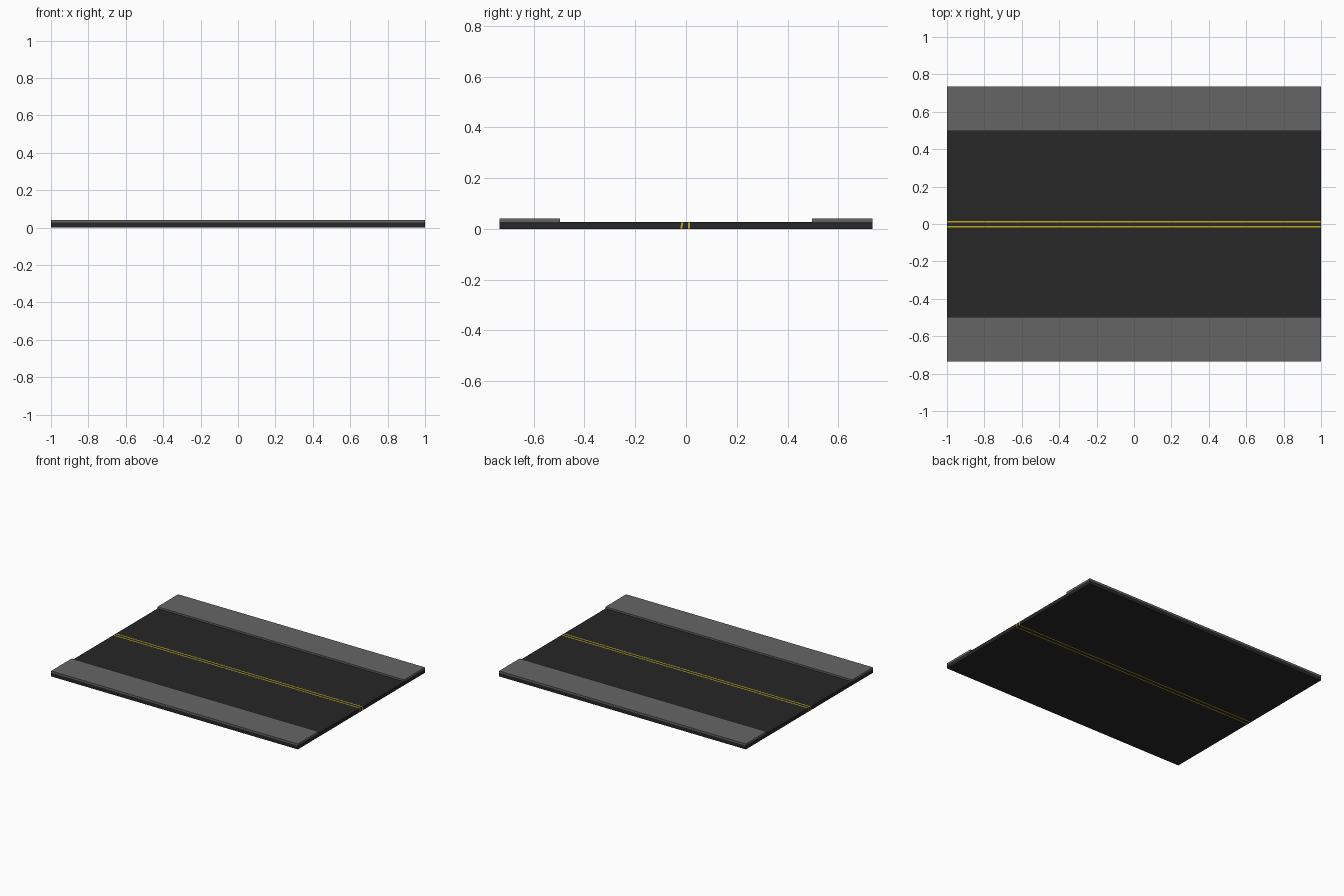
import bpy, bmesh

if "Cube" in bpy.data.objects:
    bpy.data.objects.remove(bpy.data.objects["Cube"])

HALF_X, HALF_Y = 1.0, 0.735
ROAD_Z, WALK_Z, WALK_Y = 0.027, 0.04, 0.496


def material(name, rgb):
    m = bpy.data.materials.new(name)
    m.diffuse_color = (*rgb, 1)
    m.use_nodes = True
    m.node_tree.nodes["Principled BSDF"].inputs["Base Color"].default_value = m.diffuse_color
    return m


asphalt = material("asphalt", (0.02, 0.02, 0.02))
paint = material("yellow_paint", (0.55, 0.40, 0.01))
concrete = material("concrete", (0.13, 0.13, 0.13))


def finish(name, bm, mats):
    bmesh.ops.remove_doubles(bm, verts=bm.verts, dist=1e-5)
    bmesh.ops.recalc_face_normals(bm, faces=bm.faces)
    mesh = bpy.data.meshes.new(name)
    bm.to_mesh(mesh)
    bm.free()
    for m in mats:
        mesh.materials.append(m)
    ob = bpy.data.objects.new(name, mesh)
    bpy.context.collection.objects.link(ob)
    return ob


def slab(name, strips, z0, z1, mats):
    """Side-by-side strips along x; each edge is (y at bottom, y at top)."""
    edges, slots = strips
    bm = bmesh.new()

    def quad(pts, slot):
        bm.faces.new([bm.verts.new(p) for p in pts]).material_index = slot

    for (a0, a1), (b0, b1), slot in zip(edges, edges[1:], slots):
        section = [(a0, z0), (b0, z0), (b1, z1), (a1, z1)]
        for x in (-HALF_X, HALF_X):
            quad([(x, y, z) for y, z in section], slot)
        for ya, yb, z in ((a0, b0, z0), (a1, b1, z1)):
            quad([(-HALF_X, ya, z), (HALF_X, ya, z), (HALF_X, yb, z), (-HALF_X, yb, z)], slot)
    for (y0, y1), slot in ((edges[0], slots[0]), (edges[-1], slots[-1])):
        quad([(-HALF_X, y0, z0), (HALF_X, y0, z0), (HALF_X, y1, z1), (-HALF_X, y1, z1)], slot)
    return finish(name, bm, mats)


# Road bed with the double centre line running through its thickness
road_edges = [(-HALF_Y, -HALF_Y), (-0.023, -0.018), (-0.015, -0.010),
              (0.008, 0.008), (0.016, 0.016), (HALF_Y, HALF_Y)]
slab("road", (road_edges, [0, 1, 0, 1, 0]), 0, ROAD_Z, [asphalt, paint])

# Raised pavements on both sides
for side, s in (("front", -1), ("back", 1)):
    ys = sorted((s * WALK_Y, s * HALF_Y))
    slab(side + "_pavement", ([(y, y) for y in ys], [0]), ROAD_Z, WALK_Z, [concrete])
